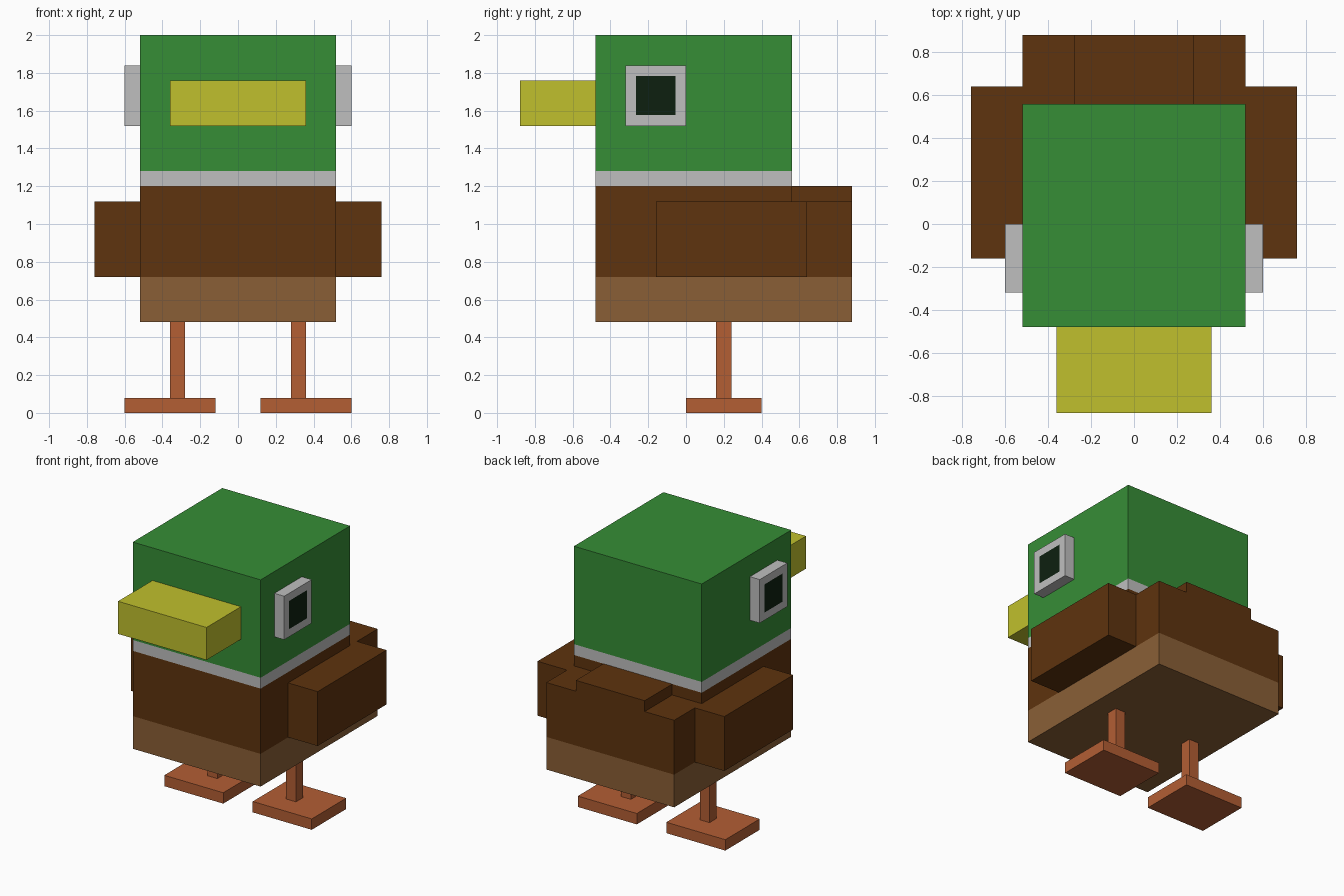
import bpy
import bmesh

cube = bpy.data.objects.get("Cube")
if cube:
    bpy.data.objects.remove(cube, do_unlink=True)


def material(name, rgb):
    """Flat material from 0-255 sRGB values."""
    lin = [((c / 255 + 0.055) / 1.055) ** 2.4 if c > 10 else c / 255 / 12.92 for c in rgb]
    mat = bpy.data.materials.new(name)
    mat.use_nodes = True
    mat.diffuse_color = (*lin, 1)
    bsdf = mat.node_tree.nodes["Principled BSDF"]
    bsdf.inputs["Base Color"].default_value = (*lin, 1)
    bsdf.inputs["Roughness"].default_value = 0.9
    return mat


GREEN = material("head green", (54, 141, 54))
WHITE = material("off white", (191, 191, 191))
BROWN = material("dark brown", (94, 51, 14))
TAN = material("light brown", (138, 95, 54))
YELLOW = material("beak yellow", (192, 192, 45))
ORANGE = material("leg orange", (179, 94, 52))
BLACK = material("pupil black", (13, 32, 16))


def column(name, x, y, levels, mats, bottom=True, inset=None):
    """Box with x and y ranges, split at z levels, one material per band.
    inset = (side, width, material) frames a panel on the face turned to that x side."""
    bm = bmesh.new()
    corners = [(x[0], y[0]), (x[1], y[0]), (x[1], y[1]), (x[0], y[1])]
    rings = [[bm.verts.new((px, py, z)) for px, py in corners] for z in levels]
    for band, (low, high) in enumerate(zip(rings, rings[1:])):
        for i in range(4):
            j = (i + 1) % 4
            bm.faces.new((low[i], low[j], high[j], high[i])).material_index = band
    bm.faces.new(rings[-1]).material_index = len(mats) - 1
    if bottom:
        bm.faces.new(rings[0][::-1]).material_index = 0
    bm.normal_update()
    if inset:
        side, width, panel_mat = inset
        panel = [f for f in bm.faces if f.normal.x * side > 0.9]
        bmesh.ops.inset_individual(bm, faces=panel, thickness=width)
        panel[0].material_index = len(mats)
        mats = mats + [panel_mat]
    mesh = bpy.data.meshes.new(name)
    bm.to_mesh(mesh)
    bm.free()
    for m in mats:
        mesh.materials.append(m)
    obj = bpy.data.objects.new(name, mesh)
    bpy.context.collection.objects.link(obj)
    return obj


# Body: pale belly under dark plumage, with raised shoulders and tail ridge
column("body", (-0.52, 0.52), (-0.48, 0.88), (0.48, 0.72, 1.12), [TAN, BROWN])
column("shoulders", (-0.52, 0.52), (-0.48, 0.56), (1.12, 1.2), [BROWN], bottom=False)
column("tail_ridge", (-0.28, 0.28), (0.56, 0.88), (1.12, 1.2), [BROWN], bottom=False)

# Head on a white collar, with a blunt beak
column("head_and_collar", (-0.52, 0.52), (-0.48, 0.56), (1.2, 1.28, 2.0),
       [WHITE, GREEN], bottom=False)
column("beak", (-0.36, 0.36), (-0.88, -0.48), (1.52, 1.76), [YELLOW])

# Paired parts
for label, s in (("left", 1), ("right", -1)):
    def span(inner, outer):
        return sorted((s * inner, s * outer))

    column(label + "_wing", span(0.52, 0.76), (-0.16, 0.64), (0.72, 1.12), [BROWN])
    column(label + "_eye", span(0.52, 0.60), (-0.32, 0.0), (1.52, 1.84), [WHITE],
           inset=(s, 0.08, BLACK))
    column(label + "_leg", span(0.28, 0.36), (0.16, 0.24), (0.08, 0.48), [ORANGE], bottom=False)
    column(label + "_foot", span(0.12, 0.60), (0.0, 0.40), (0.0, 0.08), [ORANGE])
